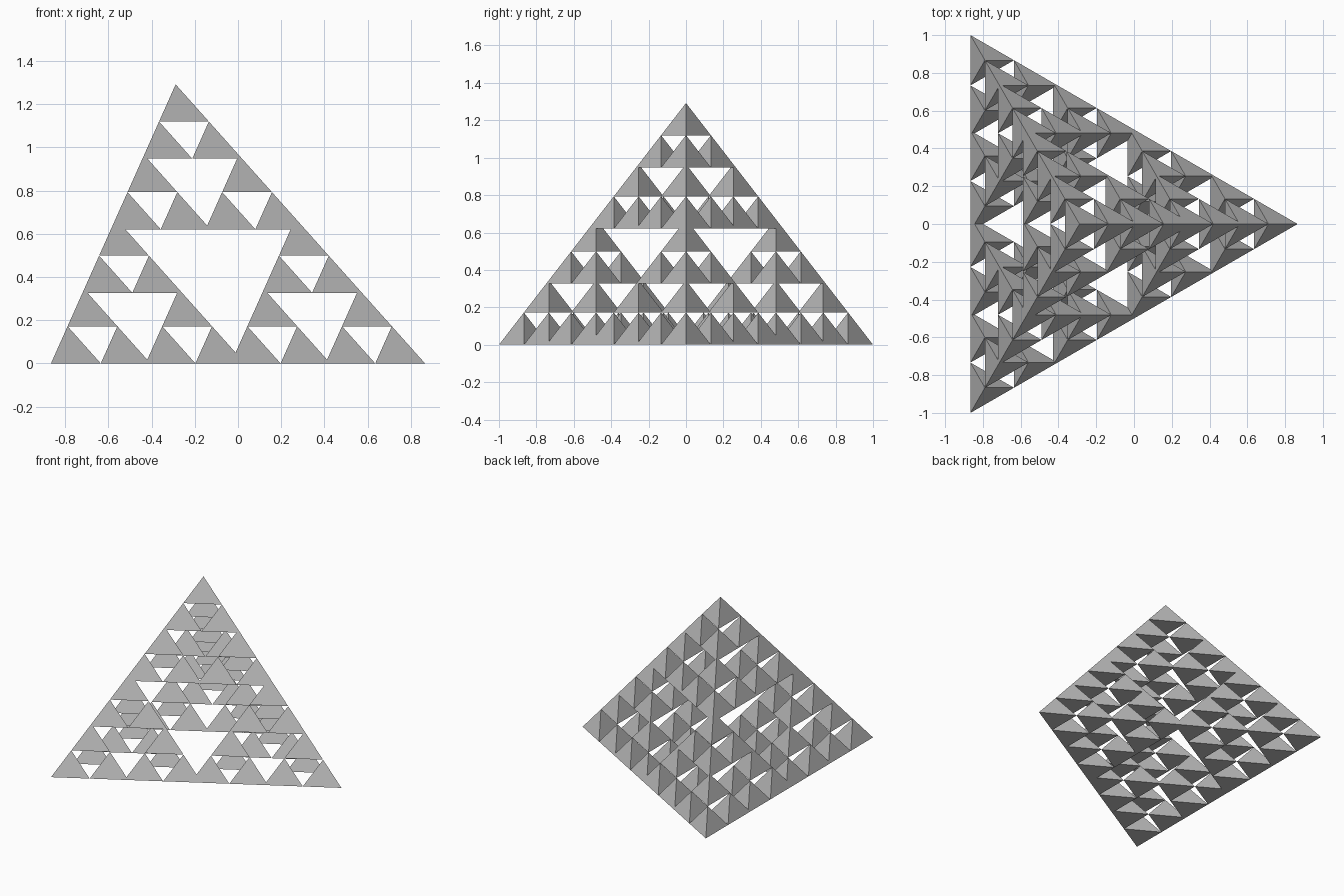
import bpy
import bmesh
from itertools import product
from math import sqrt
from mathutils import Vector

if "Cube" in bpy.data.objects:
    bpy.data.objects.remove(bpy.data.objects["Cube"], do_unlink=True)

# Corners of the whole tetrahedron
half = sqrt(3) / 2
corners = {
    "left_corner": Vector((half, 0, 0)),
    "back_corner": Vector((-half, 1, 0)),
    "front_corner": Vector((-half, -1, 0)),
    "top_corner": Vector((-half / 3, 0, 1.292)),
}
points = list(corners.values())

# Each nesting level spreads a little less than double, so larger groups overlap
spread = 1.9
leaf = 1 / (2 + spread + spread ** 2)

grey = bpy.data.materials.new("plain_grey")
grey.use_nodes = True
colour = (0.5, 0.5, 0.5, 1)
grey.diffuse_color = colour
grey.node_tree.nodes["Principled BSDF"].inputs["Base Color"].default_value = colour


def add_tetrahedron(bm, offset):
    """One solid leaf tetrahedron with outward faces."""
    a, b, c, top = [bm.verts.new(offset + p * leaf) for p in points]
    for face in ((a, c, b), (a, b, top), (b, c, top), (c, a, top)):
        bm.faces.new(face)


# One quarter: two nested levels of four
bm = bmesh.new()
for inner, outer in product(points, repeat=2):
    add_tetrahedron(bm, (inner + outer * spread) * leaf)
mesh = bpy.data.meshes.new("nested_tetrahedra")
bm.to_mesh(mesh)
bm.free()
mesh.materials.append(grey)

# The quarter repeated at each of the four corners
for name, corner in corners.items():
    quarter = bpy.data.objects.new(name + "_cluster", mesh)
    quarter.location = corner * leaf * spread ** 2
    bpy.context.collection.objects.link(quarter)
